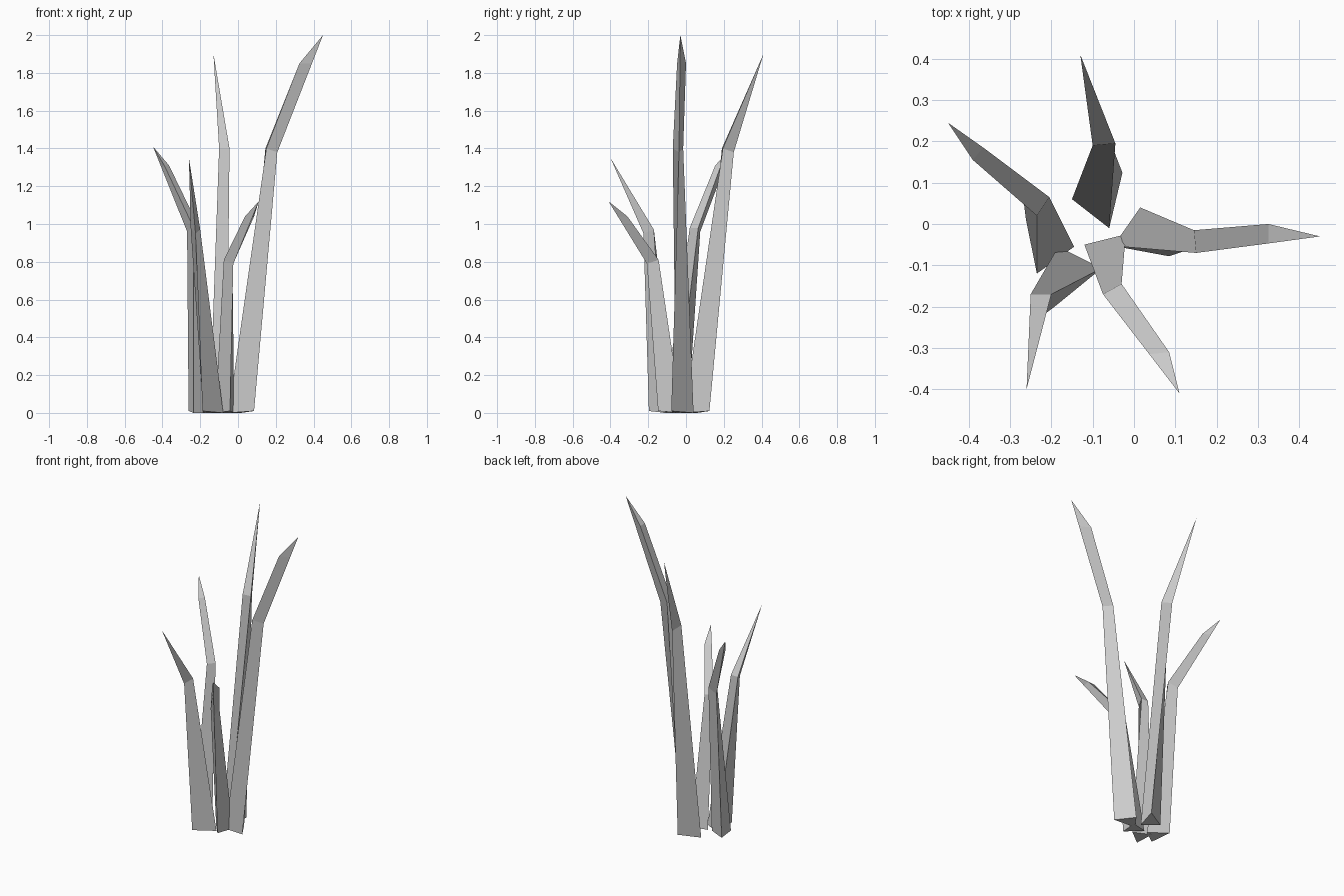
import bpy
import bmesh
from mathutils import Vector

cube = bpy.data.objects.get("Cube")
if cube:
    bpy.data.objects.remove(cube, do_unlink=True)

# One plain grey for every blade
grey = bpy.data.materials.new("blade_grey")
grey.use_nodes = True
colour = (0.6, 0.6, 0.6, 1.0)
grey.diffuse_color = colour
grey.node_tree.nodes["Principled BSDF"].inputs["Base Color"].default_value = colour


def triangle(a, b, z, drop):
    """Triangular section: inner edge a-b, with the keel pushed outward from it."""
    a, b = Vector((*a, z)), Vector((*b, z))
    edge = b - a
    keel = (a + b) / 2 + Vector((-edge.y, edge.x, 0)) * 1.1
    keel.z += drop
    return [a, b, keel]


def make_blade(name, base, middle, middle_z, tip, bend=None, bend_z=0):
    """Three-sided blade lofted from its base through the sections to a point."""
    tip = Vector(tip)
    sections = [triangle(*base, 0, 0.01), triangle(*middle, middle_z, -0.02)]
    if bend:
        # The keel runs straight to the tip past the bend
        keel = sections[-1][2]
        t = (bend_z - keel.z) / (tip.z - keel.z)
        sections.append([Vector((*p, bend_z)) for p in bend] + [keel.lerp(tip, t)])

    bm = bmesh.new()
    rings = [[bm.verts.new(p) for p in section] for section in sections]
    point = bm.verts.new(tip)
    bm.faces.new(rings[0])
    for low, high in zip(rings, rings[1:]):
        for i in range(3):
            j = (i + 1) % 3
            bm.faces.new((low[i], low[j], high[j], high[i]))
    for i in range(3):
        bm.faces.new((rings[-1][i], rings[-1][(i + 1) % 3], point))
    bmesh.ops.recalc_face_normals(bm, faces=bm.faces)

    mesh = bpy.data.meshes.new(name)
    bm.to_mesh(mesh)
    bm.free()
    mesh.materials.append(grey)
    blade = bpy.data.objects.new(name, mesh)
    bpy.context.collection.objects.link(blade)
    return blade


# Tall blade leaning to the model's left
make_blade("tall_left_blade",
           base=((0.015, 0.04), (-0.05, -0.053)),
           middle=((0.145, -0.015), (0.15, -0.07)), middle_z=1.4,
           tip=(0.45, -0.03, 2.0),
           bend=((0.325, 0.0), (0.325, -0.047)), bend_z=1.85)

# Tall straight-tipped blade leaning back
make_blade("tall_back_blade",
           base=((-0.15, 0.06), (-0.06, -0.01)),
           middle=((-0.1, 0.19), (-0.045, 0.195)), middle_z=1.4,
           tip=(-0.13, 0.41, 1.9))

# Medium blade leaning to the right and back
make_blade("medium_right_blade",
           base=((-0.235, -0.12), (-0.145, -0.055)),
           middle=((-0.235, 0.02), (-0.205, 0.065)), middle_z=0.98,
           tip=(-0.45, 0.245, 1.41),
           bend=((-0.39, 0.155), (-0.365, 0.185)), bend_z=1.31)

# Medium straight-tipped blade leaning forward
make_blade("medium_front_blade",
           base=((-0.078, -0.107), (-0.183, -0.055)),
           middle=((-0.2, -0.17), (-0.25, -0.17)), middle_z=0.97,
           tip=(-0.26, -0.4, 1.35))

# Short blade leaning forward and to the left
make_blade("short_front_blade",
           base=((-0.02, -0.025), (-0.12, -0.05)),
           middle=((-0.03, -0.145), (-0.075, -0.17)), middle_z=0.81,
           tip=(0.11, -0.41, 1.12),
           bend=((0.085, -0.31), (0.037, -0.315)), bend_z=1.04)
